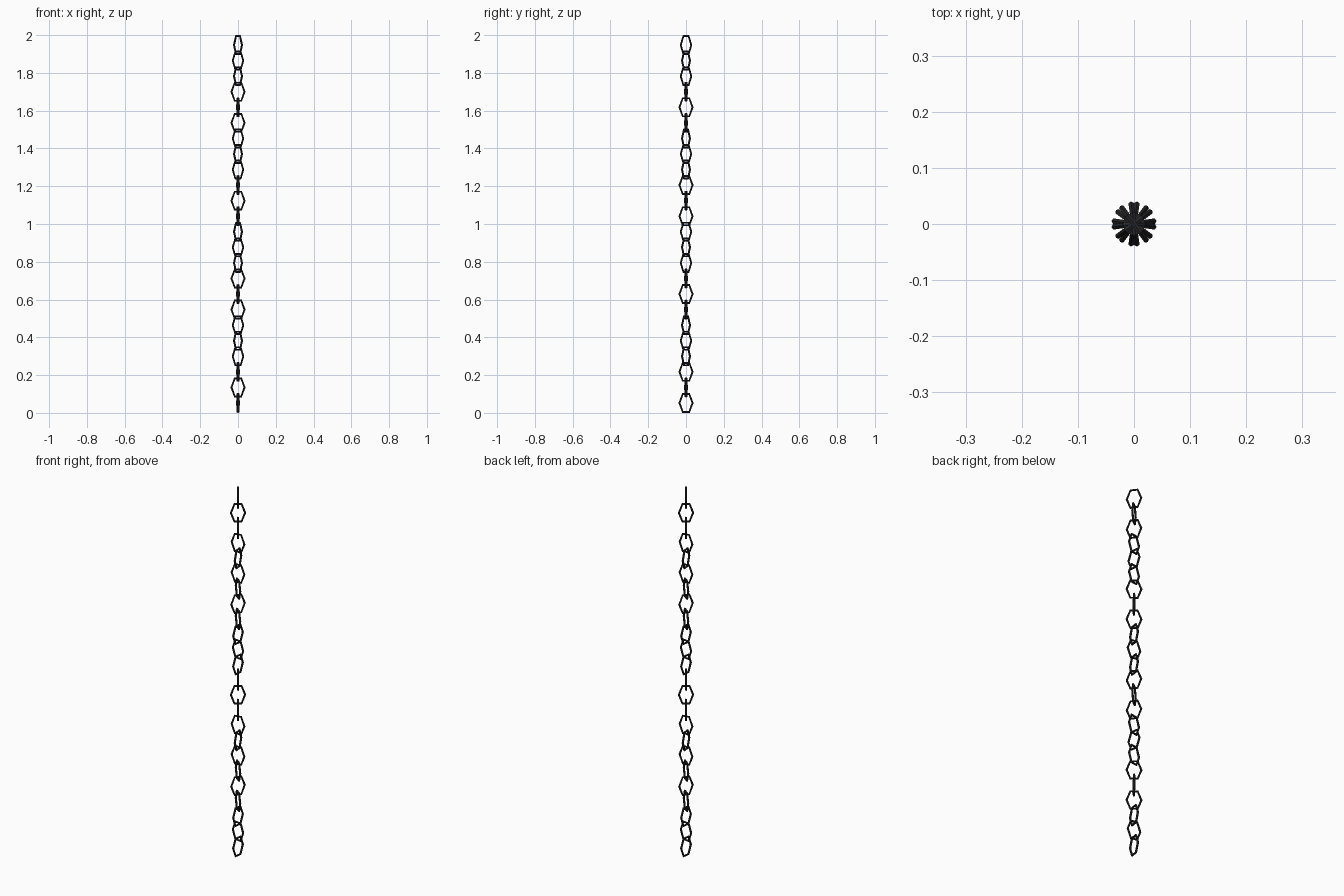
import bpy
from math import sin, cos, pi, radians

if "Cube" in bpy.data.objects:
    bpy.data.objects.remove(bpy.data.objects["Cube"])

LINKS, HEIGHT, TOTAL = 24, 0.105, 2.0
STEP = (TOTAL - HEIGHT) / (LINKS - 1)
WIRE, SIDES, TUBE = 0.0055, 6, 6
HALF_W = 0.0405 - WIRE
HALF_H = (HEIGHT / 2 - WIRE * 0.9) / sin(pi / 3)

dark = bpy.data.materials.new("dark_metal")
dark.diffuse_color = (0.02, 0.02, 0.022, 1)
dark.use_nodes = True
dark.node_tree.nodes["Principled BSDF"].inputs["Base Color"].default_value = dark.diffuse_color

# One six-sided wire link, standing upright in the XZ plane
verts, faces = [], []
for k in range(SIDES):
    a = 2 * pi * k / SIDES
    for j in range(TUBE):
        b = 2 * pi * j / TUBE
        off = WIRE * cos(b)
        verts.append(((HALF_W + off) * cos(a), WIRE * sin(b), (HALF_H + off) * sin(a)))
        k2, j2 = (k + 1) % SIDES, (j + 1) % TUBE
        faces.append((k * TUBE + j, k * TUBE + j2, k2 * TUBE + j2, k2 * TUBE + j))
mesh = bpy.data.meshes.new("chain_link")
mesh.from_pydata(verts, [], faces)
mesh.materials.append(dark)
mesh.update()

# Links alternate by a quarter turn; every third link the chain twists
TWIST = (82, 53, 8, 37)
for i in range(LINKS):
    link = bpy.data.objects.new(f"chain_link_{i + 1}", mesh)
    link.location.z = HEIGHT / 2 + i * STEP
    link.rotation_euler.z = radians(TWIST[(i // 3) % 4] + 90 * (i % 2))
    bpy.context.collection.objects.link(link)
